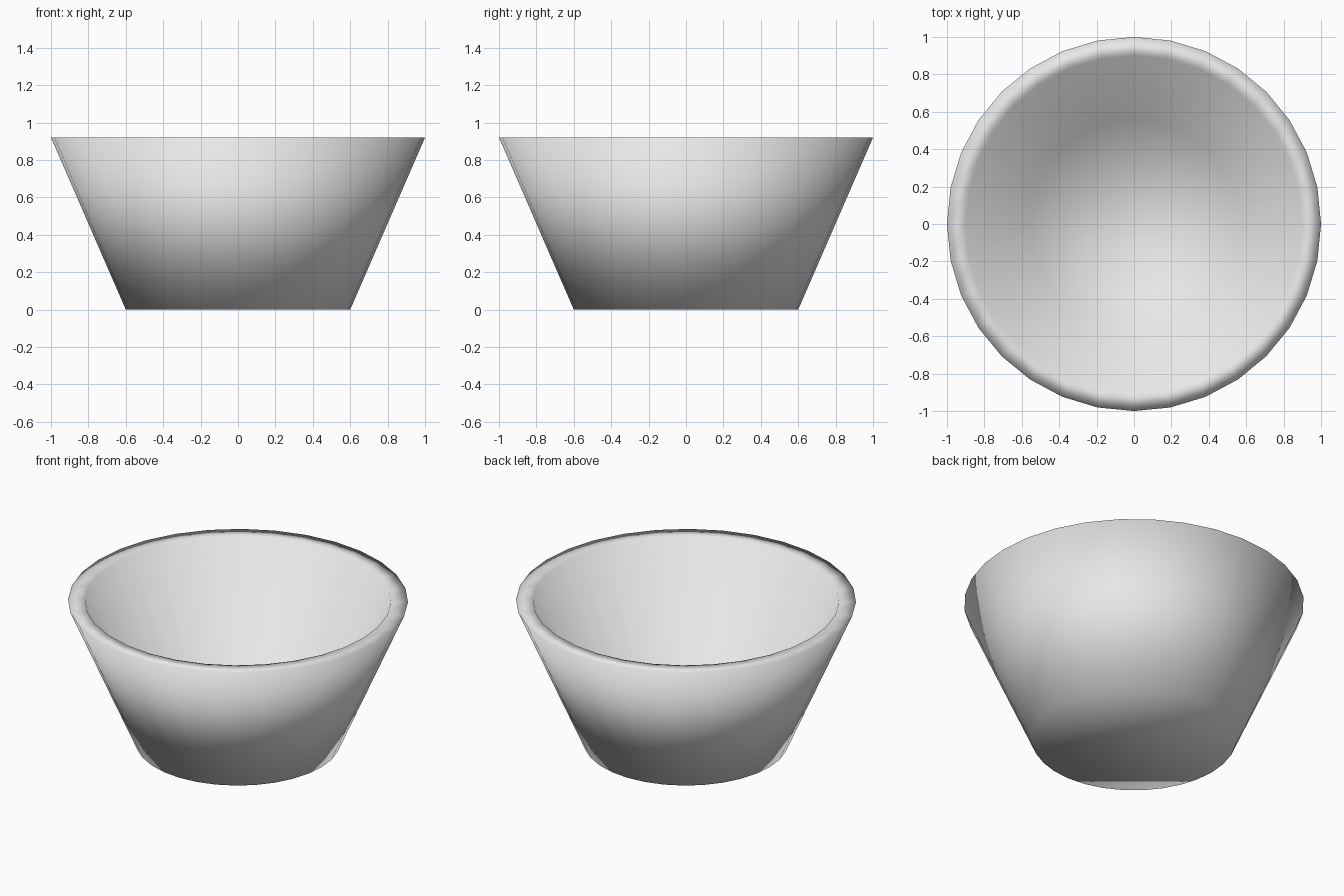
import bpy
import bmesh
from mathutils import Vector

SIDES = 32
HEIGHT = 0.92
BASE_RADIUS, RIM_RADIUS = 0.6, 1.0
INNER_RIM_RADIUS = 0.9
FLOOR_RADIUS, FLOOR_HEIGHT = 0.56, 0.1

default_cube = bpy.data.objects.get("Cube")
if default_cube:
    bpy.data.objects.remove(default_cube, do_unlink=True)


def make_material(name, colour):
    mat = bpy.data.materials.new(name)
    mat.use_nodes = True
    mat.diffuse_color = colour
    mat.node_tree.nodes["Principled BSDF"].inputs["Base Color"].default_value = colour
    return mat


def extrude_cap(bm, face, radius, height):
    """Extrude a round cap face and resize it to a radius and height."""
    cap = bmesh.ops.extrude_discrete_faces(bm, faces=[face])["faces"][0]
    for vert in cap.verts:
        flat = Vector((vert.co.x, vert.co.y, 0))
        vert.co = flat.normalized() * radius + Vector((0, 0, height))
    return cap


# Solid tapered body
bm = bmesh.new()
bmesh.ops.create_cone(bm, cap_ends=True, segments=SIDES, radius1=BASE_RADIUS,
                      radius2=RIM_RADIUS, depth=HEIGHT)
bmesh.ops.translate(bm, verts=bm.verts, vec=(0, 0, HEIGHT / 2))

# Flat rim, then the hollow inside down to its floor
bm.faces.ensure_lookup_table()
top = max(bm.faces, key=lambda f: f.calc_center_median().z)
opening = extrude_cap(bm, top, INNER_RIM_RADIUS, HEIGHT)
extrude_cap(bm, opening, FLOOR_RADIUS, FLOOR_HEIGHT)

# Smooth shading runs over every edge
bmesh.ops.recalc_face_normals(bm, faces=bm.faces)
for face in bm.faces:
    face.smooth = True

mesh = bpy.data.meshes.new("bowl")
bm.to_mesh(mesh)
bm.free()
mesh.materials.append(make_material("light grey", (0.8, 0.8, 0.8, 1)))
bowl = bpy.data.objects.new("bowl", mesh)
bpy.context.collection.objects.link(bowl)
